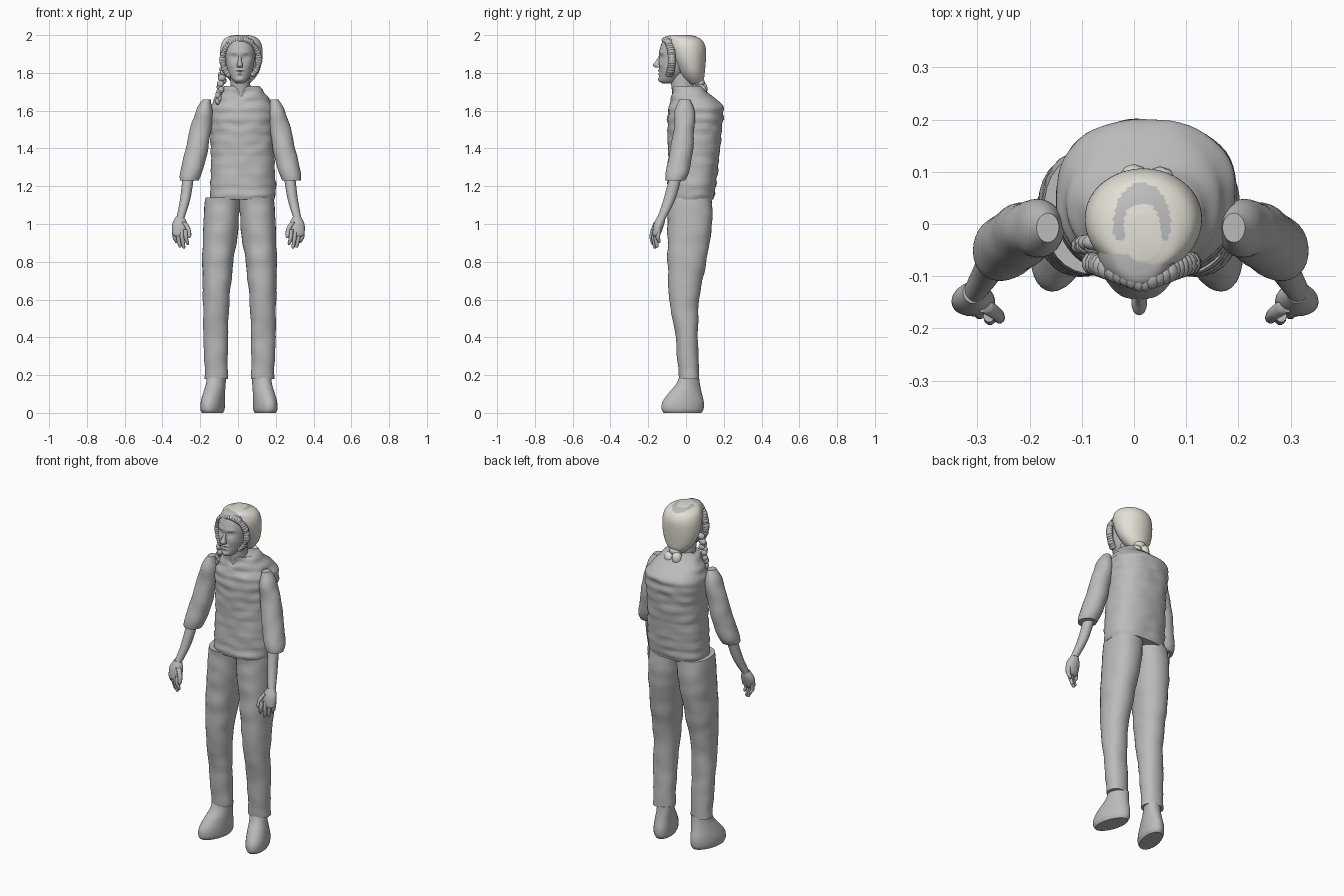
import bpy
import bmesh
import random
from math import sin, cos, pi, exp, radians
from mathutils import Vector, Matrix, noise

random.seed(4)
UNIT = 0.01  # all part sizes below are in hundredths

start_cube = bpy.data.objects.get("Cube")
if start_cube:
    bpy.data.objects.remove(start_cube, do_unlink=True)


def make_material(name, colour):
    mat = bpy.data.materials.new(name)
    mat.use_nodes = True
    mat.diffuse_color = colour
    mat.node_tree.nodes["Principled BSDF"].inputs["Base Color"].default_value = colour
    return mat


GREY = make_material("plain grey", (0.5, 0.5, 0.5, 1))
CREAM = make_material("hair cream", (0.77, 0.74, 0.67, 1))


def finish(name, bm, *mats):
    """Turn a bmesh into a smooth shaded object."""
    bmesh.ops.recalc_face_normals(bm, faces=bm.faces[:])
    mesh = bpy.data.meshes.new(name)
    bm.to_mesh(mesh)
    bm.free()
    for mat in mats:
        mesh.materials.append(mat)
    obj = bpy.data.objects.new(name, mesh)
    bpy.context.collection.objects.link(obj)
    bpy.ops.object.select_all(action='DESELECT')
    obj.select_set(True)
    bpy.context.view_layer.objects.active = obj
    bpy.ops.object.shade_smooth_by_angle(angle=radians(50))
    return obj


def spline(rows, steps):
    """Catmull-Rom interpolation through the section rows."""
    out = []
    for i in range(len(rows) - 1):
        a, b = rows[max(i - 1, 0)], rows[i]
        c, d = rows[i + 1], rows[min(i + 2, len(rows) - 1)]
        for k in range(steps):
            t = k / steps
            out.append([q + t / 2 * (r - p + t * (2 * p - 5 * q + 4 * r - s
                        + t * (3 * (q - r) + s - p)))
                        for p, q, r, s in zip(a, b, c, d)])
    return out + [rows[-1]]


def loft(name, rows, mats=(GREY,), sides=32, steps=5, power=2.0,
         side=1, shift=0, shape=None, paint=None):
    """Skin oval sections given as (x, y, z, half width, half depth)."""
    bm = bmesh.new()
    rings = []
    for cx, cy, z, rx, ry in spline(rows, steps):
        ring = []
        for k in range(sides):
            c, s = cos(2 * pi * k / sides), sin(2 * pi * k / sides)
            r = (abs(c) ** power + abs(s) ** power) ** (-1 / power)
            p = Vector((cx + rx * r * c, cy + ry * r * s, z))
            if shape:
                p = shape(p, Vector((c, s, 0)))
            p.x = side * p.x + shift
            ring.append(bm.verts.new(p * UNIT))
        rings.append(ring)
    for low, high in zip(rings, rings[1:]):
        for k in range(sides):
            n = (k + 1) % sides
            bm.faces.new((low[k], low[n], high[n], high[k]))
    bm.faces.new(rings[0])
    bm.faces.new(rings[-1])
    if paint:
        for face in bm.faces:
            face.material_index = paint(face.calc_center_median() / UNIT)
    return finish(name, bm, *mats)


def blobs(name, items, mat):
    """A cluster of ellipsoids given as (centre, radii)."""
    bm = bmesh.new()
    for centre, radii in items:
        place = (Matrix.Translation(Vector(centre) * UNIT)
                 @ Matrix.Diagonal((*(Vector(radii) * UNIT), 1)))
        bmesh.ops.create_icosphere(bm, subdivisions=2, radius=1, matrix=place)
    return finish(name, bm, mat)


def bump(p, x, z, width, height):
    return exp(-((p.x - x) / width) ** 2 - ((p.z - z) / height) ** 2)


# Quilted vest with a notch at the front of the collar
def quilt(p, out):
    puff = noise.noise(Vector((p.x * .12, p.y * .12, p.z * .3)))
    p = p + out * (0.7 * puff + 0.2 * sin(p.z * 1.1))
    if out.y < 0 and p.z > 165:
        p.z -= 4 * exp(-((p.x - 1.5) / 2) ** 2) * (p.z - 165) / 8
    return p


loft("vest", [(2.3, 2.5, 113, 17, 12.3), (2.5, 3, 120, 17.3, 12.8),
              (2.5, 4, 135, 16.8, 13.5), (2.3, 4.6, 148, 16.8, 14.2),
              (2.3, 5, 158, 17.2, 14.8), (2.3, 5.2, 163, 16.2, 14.2),
              (2, 3.5, 167, 14, 11.2), (2, 1.5, 171, 11, 8.8),
              (2, 0.8, 173, 8.8, 7.8)],
     sides=64, steps=7, power=2.4, shape=quilt)
loft("neck", [(1.5, 0, 164, 6, 6.5), (1.2, -1.5, 171, 5.2, 6),
              (1, -2.5, 180, 5.2, 6)])


# Head with eye sockets, brow, lips and chin pushed out of the front
def face_relief(p, out):
    if out.y > -0.2:
        return p
    dy = 0
    for s in (-1, 1):
        dy += 1.3 * bump(p, 1 + s * 3.2, 188.3, 1.9, 1.3)   # socket
        dy -= 0.6 * bump(p, 1 + s * 3.2, 188.2, 1.2, .6)    # eyeball
        dy -= 0.5 * bump(p, 1 + s * 3.4, 190.8, 2.4, .8)    # brow
        dy -= 0.4 * bump(p, 1 + s * 4.5, 184, 1.8, 1.8)     # cheek
    dy -= 0.9 * bump(p, 1, 181.2, 2.2, .6) + 0.8 * bump(p, 1, 179.4, 2, .6)
    dy += 0.4 * bump(p, 1, 180.3, 2.4, .4)
    dy -= 0.7 * bump(p, 1, 176.5, 2, 1.3)
    p.y += dy
    return p


loft("head", [(1, -9.5, 174.5, 2, 3), (1, -9, 176, 3.8, 5),
              (1, -7.3, 180, 6.3, 6.7), (1, -6, 185, 7.5, 8.3),
              (1, -5.2, 191, 8, 9), (1, -4.2, 196, 7.6, 8.6),
              (1, -4, 199, 5.5, 7.2), (1, -4, 199.9, 2.5, 4)],
     sides=80, steps=8, shape=face_relief)
loft("nose", [(1, -13.7, 189, .7, .7), (1, -14.5, 186.5, .9, 1.3),
              (1, -15.2, 184.2, 1.5, 2.3), (1, -14.5, 182.8, 1.3, 1.6)], sides=16)


# Smooth hair cap with a grey horseshoe on the crown
def horseshoe(p):
    x = p.x - 1.5
    outer = (x / 5.5) ** 2 + (p.y / 7.9) ** 2 < 1
    inner = (x / 3.5) ** 2 + (p.y / 4) ** 2 < 1
    return int(outer and not inner and p.y > -3 and p.z > 190)


loft("hair_cap", [(1.8, 5, 174, 4, 3), (1.8, 4, 177, 7, 5.5),
                  (1.8, 3, 181, 9.5, 7), (1.8, 1.7, 187, 11, 8.8),
                  (1.8, .6, 193, 11.1, 9.9), (1.8, -.2, 197, 9.8, 9),
                  (1.8, -1.7, 199.2, 7, 7.2), (1.8, -2.5, 200, 3.5, 4.5)],
     (CREAM, GREY), sides=80, steps=7, paint=horseshoe)

# Curls framing the face
curls = []
for i in range(40):
    a = radians(-48 + 276 * i / 39)
    r = random.uniform(1.3, 2)
    curls.append(((1.5 + 9.6 * cos(a), -11 + 3.5 * abs(cos(a)), 187 + 10.5 * sin(a)),
                  (r, 2.2, r)))
blobs("fringe_curls", curls, GREY)

# Loose lock beside the face and small knots at the nape
lock = []
for i in range(12):
    t = i / 11
    lock.append(((-7.5 - 3.2 * t + .6 * sin(i * 2), -4 + .5 * cos(i * 3), 182 - 17 * t),
                 (2.5 - 1.2 * t, 1.6, 2)))
blobs("loose_lock", lock, GREY)
blobs("nape_knots", [((0, 8.5, 171.5), (3, 3, 4)), ((5, 8, 170.5), (3.2, 3, 3.5)),
                     ((2, 7, 175), (4, 3, 3))], CREAM)


# Cloth folds on trousers and sleeves
def folds(p, out):
    return p + out * 0.6 * noise.noise(Vector((p.x * .1, p.y * .1, p.z * .14)))


# Toes turned outwards
def splay(p, out):
    p.x -= 0.2 * p.y
    return p


for side, label in ((1, "left"), (-1, "right")):
    loft(label + "_trouser_leg",
         [(8.7, 2.2, 114, 9.3, 11.8), (9.8, 2, 100, 9.4, 11.7),
          (11.4, .5, 80, 8.3, 10.2), (12.2, -.9, 60, 7.1, 7.8),
          (12.6, .5, 40, 6.5, 6), (12.2, 1.6, 18, 5.9, 5.3)],
         steps=8, power=2.2, side=side, shift=.8, shape=folds)
    loft(label + "_shoe",
         [(13.6, -1.8, 0, 5.2, 10), (13.6, -1.8, 2, 6, 11.1),
          (13.5, -1.5, 6, 6, 10.9), (13, -.3, 11, 5.5, 8.5),
          (12.5, 1, 15, 5.1, 6.4), (12.2, 1.7, 19, 5, 5.2)],
         side=side, shift=.5, shape=splay)
    loft(label + "_sleeve",
         [(17.8, -.8, 166, 2.2, 2.8), (19.3, -.8, 160, 4.4, 5.2),
          (21, -1, 150, 5.7, 5.5), (23.5, -2.6, 138, 5.9, 6.2),
          (25.9, -4.5, 128, 6, 6.3), (27, -5.7, 123, 5, 5)],
         steps=7, side=side, shift=1.3, shape=folds)
    loft(label + "_forearm",
         [(26.8, -5.5, 125, 3, 3.3), (28.5, -8.8, 113, 2.7, 3.1),
          (31, -13, 103, 2.1, 2.3)], sides=20, side=side, shift=.5)
    loft(label + "_palm",
         [(31, -13, 104, 2, 2.2), (31, -14.3, 100, 4, 2.8),
          (31, -15.5, 95, 4, 2.2), (31, -15.8, 93.5, 3, 1.4)],
         sides=20, side=side, shift=.2)
    # Four fingers and a thumb
    for i, finger in enumerate(("index", "middle", "ring", "little")):
        x, y, tip = 28 + 2 * i, -17.6 + 1.1 * i, (89, 87, 87.5, 90)[i]
        loft(label + "_" + finger + "_finger",
             [(x, y, 97, 1.1, 1.2), (x - .2, y - .6, 93, 1.1, 1.2),
              (x - 1, y, tip + 1, .9, 1), (x - 1.2, y, tip, .4, .5)],
             sides=10, steps=3, side=side, shift=.2)
    loft(label + "_thumb",
         [(29, -15.5, 101, 1.5, 1.5), (26.8, -17, 98, 1.3, 1.3),
          (26, -18, 94, 1.1, 1.1), (26.2, -18.2, 92.5, .5, .5)],
         sides=10, steps=3, side=side, shift=.2)
